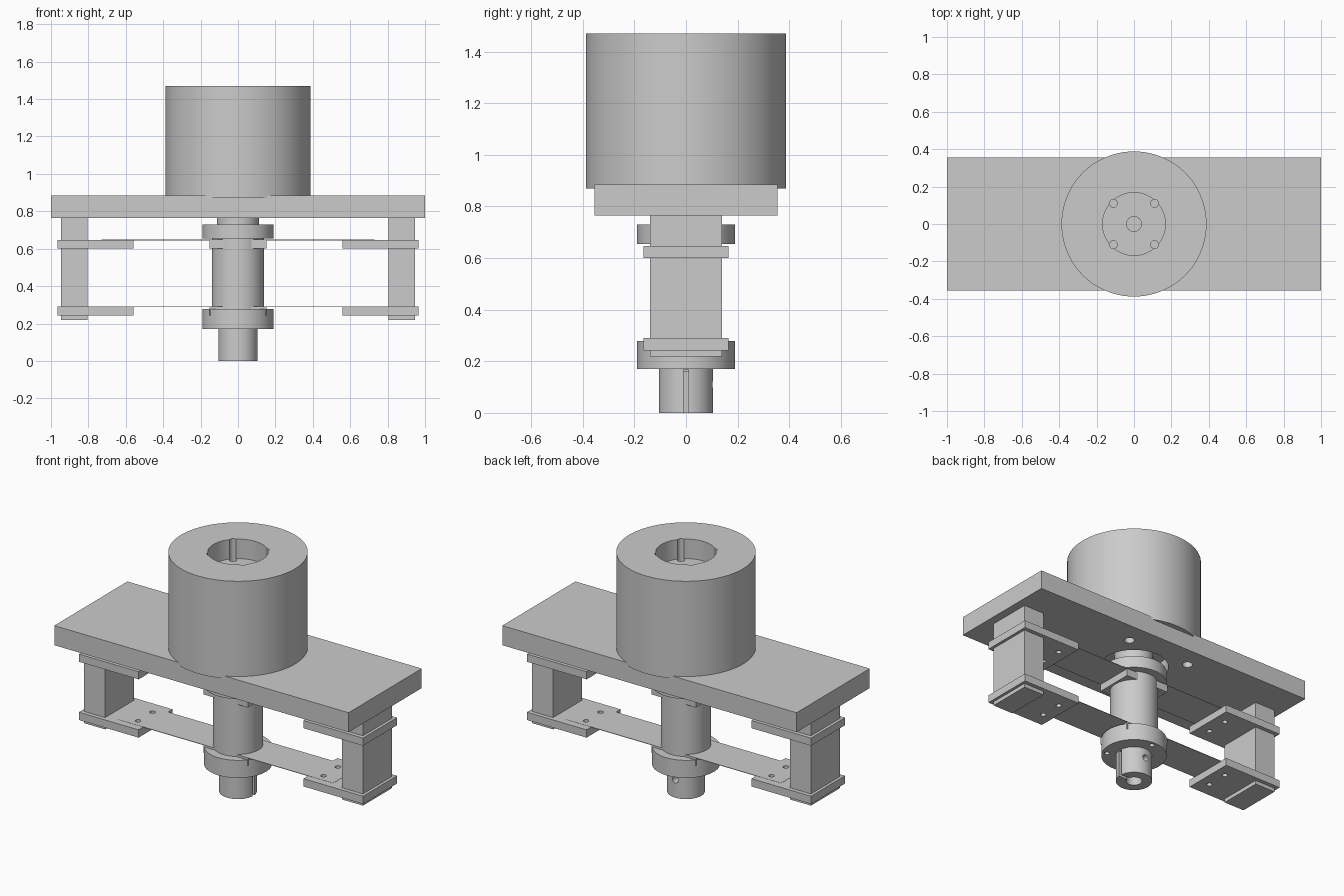
import bpy
from math import radians, cos, sin

if "Cube" in bpy.data.objects:
    bpy.data.objects.remove(bpy.data.objects["Cube"], do_unlink=True)

grey = bpy.data.materials.new("machined_grey")
grey.use_nodes = True
COLOUR = (0.6, 0.6, 0.6, 1)
grey.diffuse_color = COLOUR
grey.node_tree.nodes["Principled BSDF"].inputs["Base Color"].default_value = COLOUR


def box(name, x0, x1, half_y, z0, z1):
    bpy.ops.mesh.primitive_cube_add(size=1, location=((x0 + x1) / 2, 0, (z0 + z1) / 2))
    ob = bpy.context.object
    ob.name = name
    ob.scale = (x1 - x0, half_y * 2, z1 - z0)
    bpy.ops.object.transform_apply(location=True, rotation=True, scale=True)
    ob.data.materials.append(grey)
    return ob


def cylinder(name, r, z0, z1, x=0, y=0, sides=96):
    bpy.ops.mesh.primitive_cylinder_add(vertices=sides, radius=r, depth=z1 - z0,
                                        location=(x, y, (z0 + z1) / 2))
    ob = bpy.context.object
    ob.name = name
    bpy.ops.object.transform_apply(location=True, rotation=True, scale=True)
    ob.data.materials.append(grey)
    return ob


def cut(target, *cutters):
    for cutter in cutters:
        mod = target.modifiers.new("cut", "BOOLEAN")
        mod.operation = "DIFFERENCE"
        mod.solver = "EXACT"
        mod.object = cutter
        bpy.context.view_layer.objects.active = target
        bpy.ops.object.modifier_apply(modifier=mod.name)
        bpy.data.objects.remove(cutter, do_unlink=True)


def drill(r, z0, z1, x=0, y=0):
    return cylinder("drill", r, z0, z1, x, y, 32)


def smooth(ob):
    bpy.ops.object.select_all(action="DESELECT")
    ob.select_set(True)
    bpy.context.view_layer.objects.active = ob
    bpy.ops.object.shade_smooth_by_angle(angle=radians(30))


CORNERS = [(sx, sy) for sx in (-1, 1) for sy in (-1, 1)]

# Top plate with a central opening and four blind mounting holes
plate = box("top_plate", -1, 1, 0.355, 0.765, 0.885)
cut(plate, cylinder("opening", 0.2, 0.7, 0.872),
    *[drill(0.03, 0.7, 0.85, 0.22 * sx, 0.22 * sy) for sx, sy in CORNERS])
smooth(plate)

# Large drum with a round recess, screw grooves and a centre hole
drum = cylinder("drum", 0.388, 0.87, 1.47, sides=128)
cut(drum, cylinder("recess", 0.168, 1.35, 1.6),
    drill(0.04, 1.2, 1.4),
    *[drill(0.021, 1.25, 1.6, 0.11 * sx, 0.11 * sy) for sx, sy in CORNERS])
smooth(drum)

# Central column
smooth(cylinder("column_neck", 0.112, 0.72, 0.88))
smooth(cylinder("upper_collar", 0.19, 0.655, 0.73))
smooth(cylinder("column_body", 0.14, 0.27, 0.66))

# Lower collar with three screw holes underneath
collar = cylinder("lower_collar", 0.19, 0.17, 0.278)
cut(collar, *[drill(0.015, 0.1, 0.25, 0.16 * cos(a), 0.16 * sin(a))
              for a in map(radians, (90, 210, 330))])
smooth(collar)

# Output shaft with bore, keyway slit and cross hole
shaft = cylinder("output_shaft", 0.105, 0, 0.172)
cross = drill(0.02, 0, 0.15)
cross.rotation_euler.x = radians(-90)
cross.location = (0, 0, 0.11)
slit = box("slit", 0.03, 0.2, 0.01, -0.1, 0.168)
cut(shaft, drill(0.046, -0.1, 0.16), slit, cross)
smooth(shaft)

# Two spring levels: centre block, thin sheet and end clamps
for level, z0, z1 in (("lower", 0.242, 0.29), ("upper", 0.6, 0.647)):
    box(level + "_centre_block", -0.152, 0.152, 0.12, z0, z1)
    parts = [box(level + "_spring_sheet", -0.73, 0.73, 0.12, z1 - 0.002, z1 + 0.001)]
    for side, sx in (("left", 1), ("right", -1)):
        a, b = sorted((0.56 * sx, 0.965 * sx))
        parts.append(box(f"{level}_{side}_clamp", a, b, 0.165, z0, z1))
    for i, part in enumerate(parts):
        for sx, sy in CORNERS:
            if i == 0 or sx == (1, -1)[i - 1]:
                cut(part, drill(0.016, z0 - 0.1, z1 + 0.1, 0.63 * sx, 0.07 * sy))
        smooth(part)

# Hanging end posts
for side, sx in (("left", 1), ("right", -1)):
    a, b = sorted((0.805 * sx, 0.947 * sx))
    box(side + "_post", a, b, 0.14, 0.218, 0.77)
